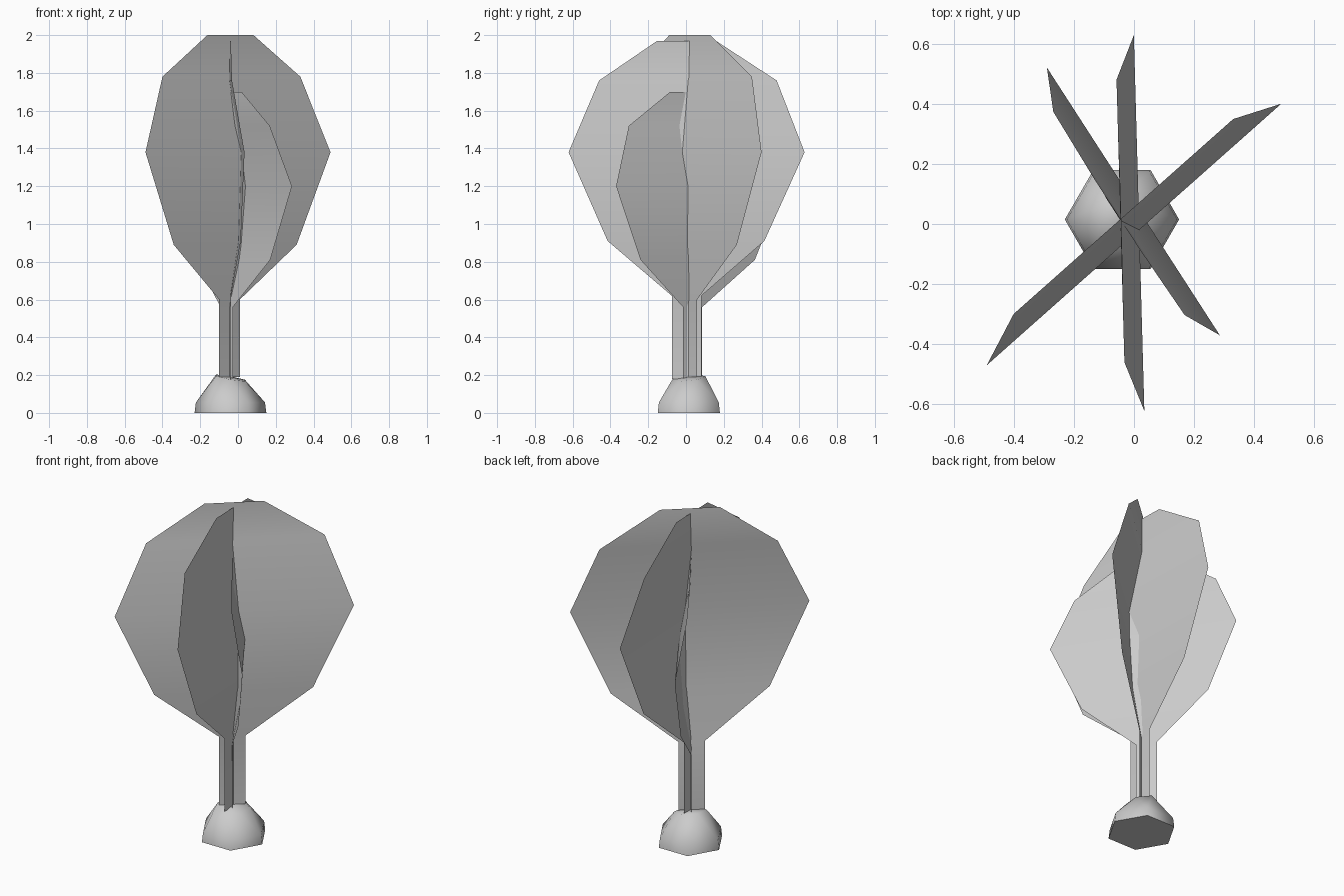
import bpy, bmesh, math

if "Cube" in bpy.data.objects:
    bpy.data.objects.remove(bpy.data.objects["Cube"])

grey = bpy.data.materials.new("plain grey")
grey.diffuse_color = (0.6, 0.6, 0.6, 1)
grey.use_nodes = True
grey.node_tree.nodes["Principled BSDF"].inputs["Base Color"].default_value = grey.diffuse_color


def finish(name, bm, angle):
    """Turn a bmesh into a smooth-shaded object with sharp edges kept."""
    mesh = bpy.data.meshes.new(name)
    bm.to_mesh(mesh)
    bm.free()
    mesh.materials.append(grey)
    mesh.shade_smooth()
    mesh.set_sharp_from_angle(angle=math.radians(angle))
    obj = bpy.data.objects.new(name, mesh)
    bpy.context.collection.objects.link(obj)
    return obj


def leaf_card(name, direction, rows):
    """Upright bent card: each row is height, half width, centre x, centre y."""
    length = math.hypot(*direction)
    dx, dy = direction[0] / length, direction[1] / length
    bm = bmesh.new()
    last = None
    for z, half, cx, cy in rows:
        pair = [bm.verts.new((cx + s * half * dx, cy + s * half * dy, z))
                for s in (-1, 1)]
        if last:
            bm.faces.new((last[0], last[1], pair[1], pair[0]))
        last = pair
    return finish(name, bm, 60)


# Three crossed foliage cards, each with a narrow stem
leaf_card("diagonal_foliage_card", (0.98, 0.87), [
    (0.19, 0.073, -0.045, 0.01), (0.60, 0.073, -0.045, 0.01),
    (0.89, 0.435, -0.015, -0.02), (1.38, 0.655, 0.0, -0.035),
    (1.78, 0.488, -0.035, 0.025), (2.00, 0.163, -0.04, 0.02)])
leaf_card("lengthwise_foliage_card", (-0.028, 1), [
    (0.18, 0.078, -0.04, 0.003), (0.62, 0.078, -0.04, 0.003),
    (0.91, 0.415, 0.003, 0.0), (1.38, 0.625, 0.017, 0.003),
    (1.76, 0.47, -0.045, 0.01), (1.97, 0.155, -0.042, 0.003)])
leaf_card("small_foliage_card", (-0.575, 0.89), [
    (0.17, 0.06, -0.06, 0.035), (0.56, 0.06, -0.06, 0.035),
    (0.81, 0.36, -0.025, 0.062), (1.20, 0.53, -0.002, 0.075),
    (1.52, 0.402, -0.05, 0.035), (1.70, 0.135, -0.055, 0.03)])

# Six-sided domed base with a slightly tilted top
bm = bmesh.new()
rings = []
for radius, z, turn, tilt in ((0.19, 0.0, 0, 0), (0.183, 0.055, 0, 0),
                              (0.088, 0.185, 30, 1)):
    ring = []
    for i in range(6):
        a = math.radians(60 * i + turn)
        x, y = radius * math.cos(a), radius * math.sin(a)
        ring.append(bm.verts.new((x - 0.04, y + 0.015,
                                  z + tilt * (0.1 * y - 0.18 * x))))
    rings.append(ring)
low, mid, top = rings
tip = bm.verts.new((-0.04, 0.015, 0.19))
bm.faces.new(low[::-1])
for i in range(6):
    j = (i + 1) % 6
    bm.faces.new((low[i], low[j], mid[j], mid[i]))
    bm.faces.new((mid[i], mid[j], top[i]))
    bm.faces.new((top[i], mid[j], top[j]))
    bm.faces.new((top[i], top[j], tip))
finish("domed_base", bm, 70)
